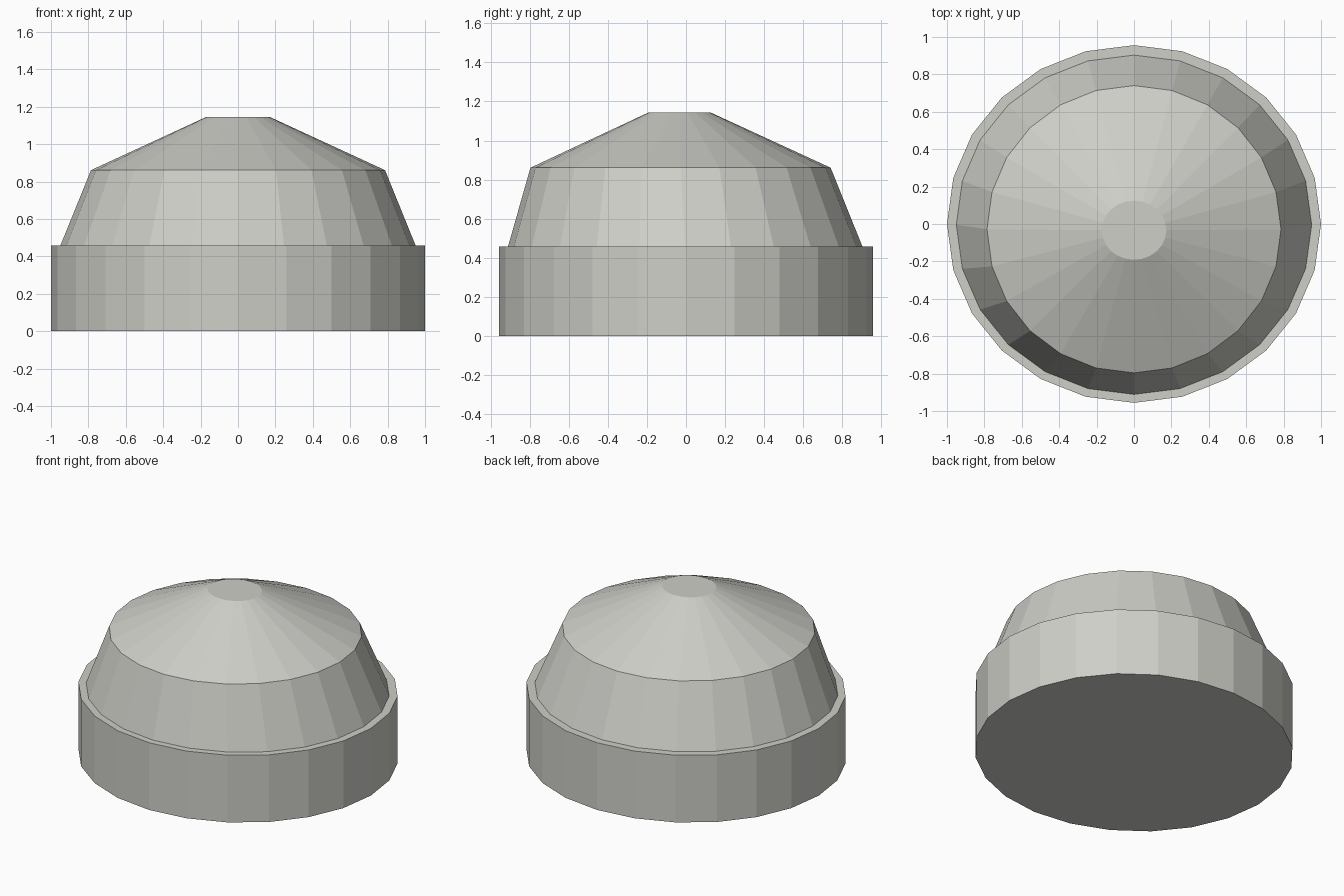
import bpy, bmesh, math

if "Cube" in bpy.data.objects:
    bpy.data.objects.remove(bpy.data.objects["Cube"])

SIDES = 24

# One flat warm grey
grey = bpy.data.materials.new("warm_grey")
grey.diffuse_color = (0.62, 0.62, 0.58, 1)
grey.use_nodes = True
grey.node_tree.nodes["Principled BSDF"].inputs["Base Color"].default_value = grey.diffuse_color


def loft(name, rings, cap_bottom=True):
    """Skin oval rings given as (z, x radius, y radius, y centre), bottom to top."""
    bm = bmesh.new()
    loops = []
    for z, rx, ry, cy in rings:
        loops.append([bm.verts.new((rx * math.cos(math.tau * i / SIDES),
                                    cy + ry * math.sin(math.tau * i / SIDES), z))
                      for i in range(SIDES)])
    for low, high in zip(loops, loops[1:]):
        for i in range(SIDES):
            j = (i + 1) % SIDES
            bm.faces.new((low[i], low[j], high[j], high[i]))
    bm.faces.new(loops[-1])
    if cap_bottom:
        bm.faces.new(loops[0][::-1])
    mesh = bpy.data.meshes.new(name)
    bm.to_mesh(mesh)
    bm.free()
    mesh.materials.append(grey)
    obj = bpy.data.objects.new(name, mesh)
    bpy.context.collection.objects.link(obj)
    return obj


# Upright oval drum
loft("base_drum", [(0, 1.0, 0.956, 0), (0.457, 1.0, 0.956, 0)])

# Tapered dome with a shallow roof and small flat top, leaning slightly forward
loft("dome", [(0.457, 0.95, 0.907, -0.004),
              (0.861, 0.786, 0.768, -0.028),
              (1.144, 0.173, 0.158, -0.033)], cap_bottom=False)
